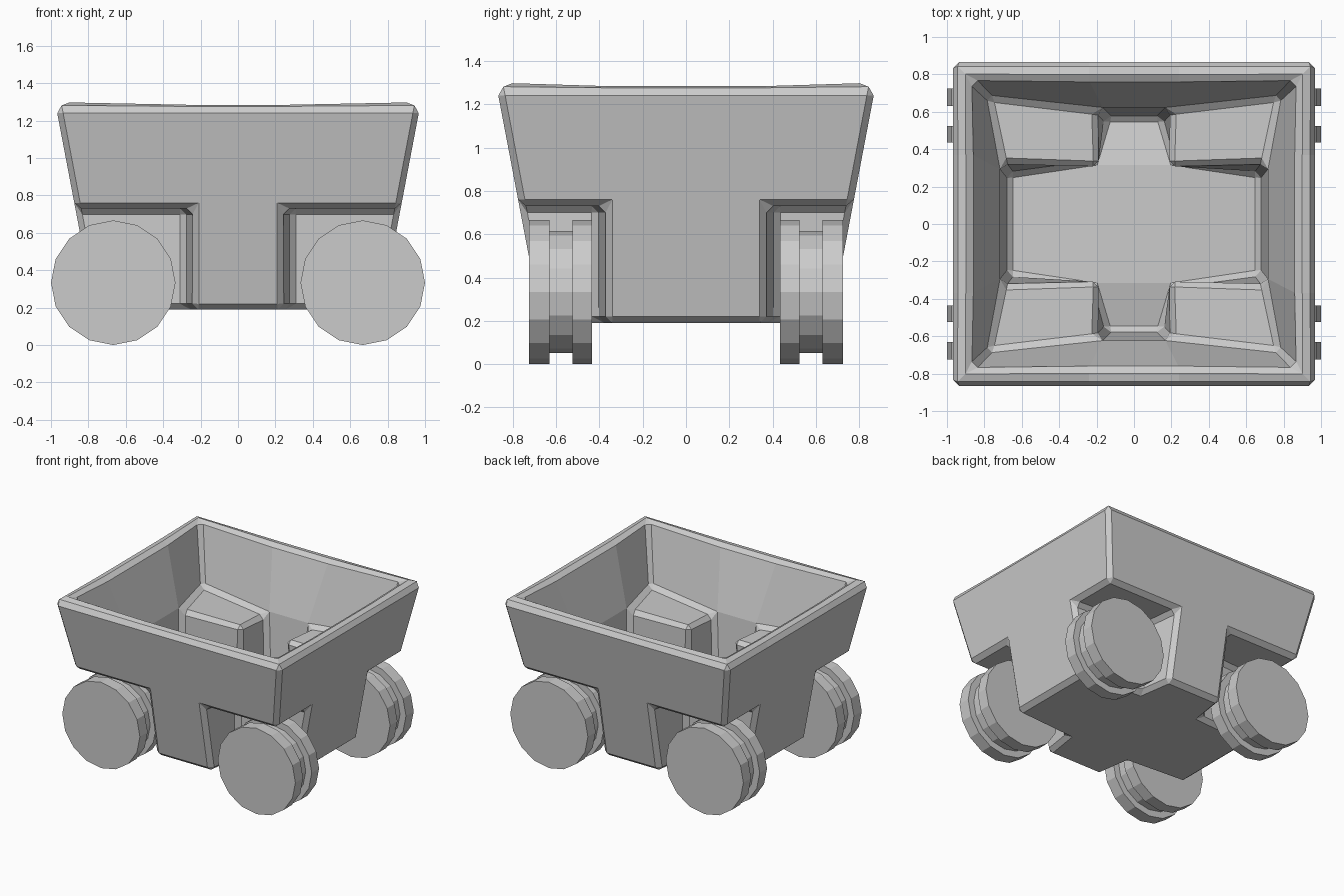
import bpy, bmesh
from math import cos, sin, tau

if "Cube" in bpy.data.objects:
    bpy.data.objects.remove(bpy.data.objects["Cube"])


def add_object(name, bm):
    bmesh.ops.recalc_face_normals(bm, faces=bm.faces)
    mesh = bpy.data.meshes.new(name)
    bm.to_mesh(mesh)
    bm.free()
    ob = bpy.data.objects.new(name, mesh)
    bpy.context.collection.objects.link(ob)
    return ob


# Tub: tapered open box on a 3 x 3 cell layout, corner cells raised as wheel wells
LEVELS = (0.19, 0.73, 1.27)
bm = bmesh.new()
cache = {}


def vert(i, j, k):
    """Grid corner; i and j run 0..3, k is the level."""
    if (i, j, k) not in cache:
        z = LEVELS[k]
        flare = 0.19 * (z - LEVELS[0])
        edge_i, edge_j = i in (0, 3), j in (0, 3)
        x = 0.767 + flare if edge_i else (0.24 if edge_j else 0.28)
        y = 0.667 + flare if edge_j else (0.37 if edge_i else 0.405)
        cache[i, j, k] = bm.verts.new((x if i > 1 else -x, y if j > 1 else -y, z))
    return cache[i, j, k]


def wall(loop, k):
    for a, b in zip(loop, loop[1:] + loop[:1]):
        bm.faces.new([vert(*a, k), vert(*b, k), vert(*b, k + 1), vert(*a, k + 1)])


for i in range(3):
    for j in range(3):
        k = 1 if i != 1 and j != 1 else 0
        bm.faces.new([vert(i, j, k), vert(i, j + 1, k),
                      vert(i + 1, j + 1, k), vert(i + 1, j, k)])
plus = [(1, 0), (2, 0), (2, 1), (3, 1), (3, 2), (2, 2),
        (2, 3), (1, 3), (1, 2), (0, 2), (0, 1), (1, 1)]
square = [(0, 0), (1, 0), (2, 0), (3, 0), (3, 1), (3, 2),
          (3, 3), (2, 3), (1, 3), (0, 3), (0, 2), (0, 1)]
wall(plus, 0)
wall(square, 1)
tub = add_object("tub", bm)

shell = tub.modifiers.new("Shell", 'SOLIDIFY')
shell.thickness = 0.105
shell.offset = -1
shell.use_even_offset = True
chamfer = tub.modifiers.new("Chamfer", 'BEVEL')
chamfer.width = 0.031
chamfer.segments = 1
chamfer.limit_method = 'ANGLE'
chamfer.angle_limit = 0.6


# Wheels: 16-sided, with a groove round the middle of the tread
def wheel(name, sx, sy):
    bm = bmesh.new()
    profile = [(0.435, 0.333), (0.525, 0.333), (0.525, 0.282),
               (0.63, 0.282), (0.63, 0.333), (0.725, 0.333)]
    rings = [[bm.verts.new((r * cos(tau * n / 16), y * sy, r * sin(tau * n / 16)))
              for n in range(16)] for y, r in profile]
    for a, b in zip(rings, rings[1:]):
        for n in range(16):
            m = (n + 1) % 16
            bm.faces.new([a[n], a[m], b[m], b[n]])
    bm.faces.new(rings[0])
    bm.faces.new(rings[-1])
    add_object(name, bm).location = (0.667 * sx, 0, 0.333)


for sx, side in ((-1, "left"), (1, "right")):
    for sy, end in ((-1, "front"), (1, "back")):
        wheel(f"wheel_{end}_{side}", sx, sy)
